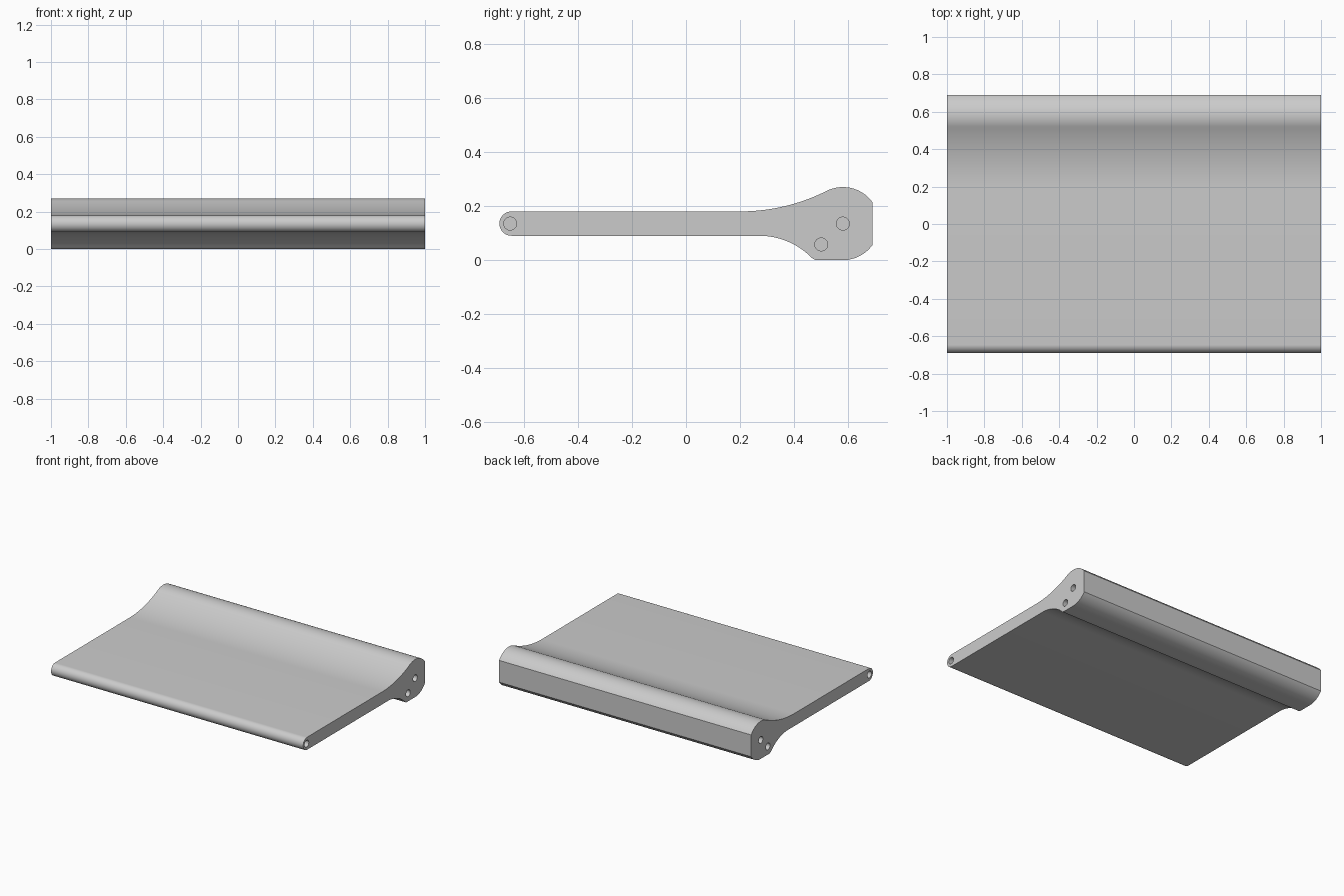
import bpy, bmesh
from math import sin, cos, radians, atan2, sqrt, degrees

if "Cube" in bpy.data.objects:
    bpy.data.objects.remove(bpy.data.objects["Cube"])

HALF = 1.0          # half length along x
HOLE_R, HOLE_DEPTH = 0.024, 0.15

grey = bpy.data.materials.new("light_grey")
grey.use_nodes = True
colour = (0.6, 0.6, 0.6, 1)
grey.diffuse_color = colour
grey.node_tree.nodes["Principled BSDF"].inputs["Base Color"].default_value = colour


def arc(cy, cz, r, a0, a1, n):
    """Points on a circle in the y-z plane, angles in degrees from +y."""
    angles = [radians(a0 + (a1 - a0) * i / n) for i in range(n + 1)]
    return [(cy + r * cos(a), cz + r * sin(a)) for a in angles]


# Radii and tangent angles of the side profile
mid, nose_r, head_r, head_y = 0.135, 0.045, 0.135, 0.58
back = degrees(atan2(0.078, 0.11))

top_y = 0.2
rise = mid + nose_r - mid
top_r = ((head_y - top_y) ** 2 + rise ** 2 - head_r ** 2) / (2 * (head_r - rise))
top_z = mid + nose_r + top_r
top_end = degrees(atan2(mid - top_z, head_y - top_y))

low_y, low_r, toe_r = 0.27, 0.274, 0.03
low_z = mid - nose_r - low_r
toe_y = low_y + sqrt((low_r + toe_r) ** 2 - (toe_r - low_z) ** 2)
low_end = degrees(atan2(toe_r - low_z, toe_y - low_y))

profile = (
    arc(-0.645, mid, nose_r, 270, 90, 24)                    # rounded nose
    + arc(top_y, top_z, top_r, -90, top_end, 24)             # upper sweep
    + arc(head_y, mid, head_r, 180 + top_end, back, 24)[1:]  # upper head
    + arc(head_y, mid, head_r, -back, -90, 16)               # lower head
    + arc(toe_y, toe_r, toe_r, 270, 180 + low_end, 8)        # toe fillet
    + arc(low_y, low_z, low_r, low_end, 90, 20)[1:]          # lower sweep
)


def extrusion(name, outlines):
    """Extrude closed y-z outlines, each given as (points, x0, x1)."""
    bm = bmesh.new()
    for points, x0, x1 in outlines:
        face = bm.faces.new([bm.verts.new((x0, y, z)) for y, z in points])
        result = bmesh.ops.extrude_face_region(bm, geom=[face])
        verts = [v for v in result["geom"] if isinstance(v, bmesh.types.BMVert)]
        bmesh.ops.translate(bm, verts=verts, vec=(x1 - x0, 0, 0))
    bmesh.ops.recalc_face_normals(bm, faces=bm.faces)
    mesh = bpy.data.meshes.new(name)
    bm.to_mesh(mesh)
    bm.free()
    mesh.materials.append(grey)
    obj = bpy.data.objects.new(name, mesh)
    bpy.context.collection.objects.link(obj)
    return obj


panel = extrusion("contoured_panel", [(profile, -HALF, HALF)])

# Blind screw holes in both ends
holes = []
for y, z in [(-0.65, mid), (head_y, mid), (0.5, 0.058)]:
    ring = arc(y, z, HOLE_R, 0, 360, 32)[:-1]
    for side in (-1, 1):
        holes.append((ring, side * (HALF - HOLE_DEPTH), side * (HALF + 0.05)))
cutter = extrusion("hole_cutter", holes)
cutter.hide_render = True

cut = panel.modifiers.new("screw_holes", "BOOLEAN")
cut.operation, cut.solver, cut.object = "DIFFERENCE", "EXACT", cutter
bpy.ops.object.select_all(action="DESELECT")
panel.select_set(True)
bpy.context.view_layer.objects.active = panel
bpy.ops.object.modifier_apply(modifier=cut.name)
bpy.data.objects.remove(cutter)
bpy.ops.object.shade_smooth_by_angle(angle=radians(30))
